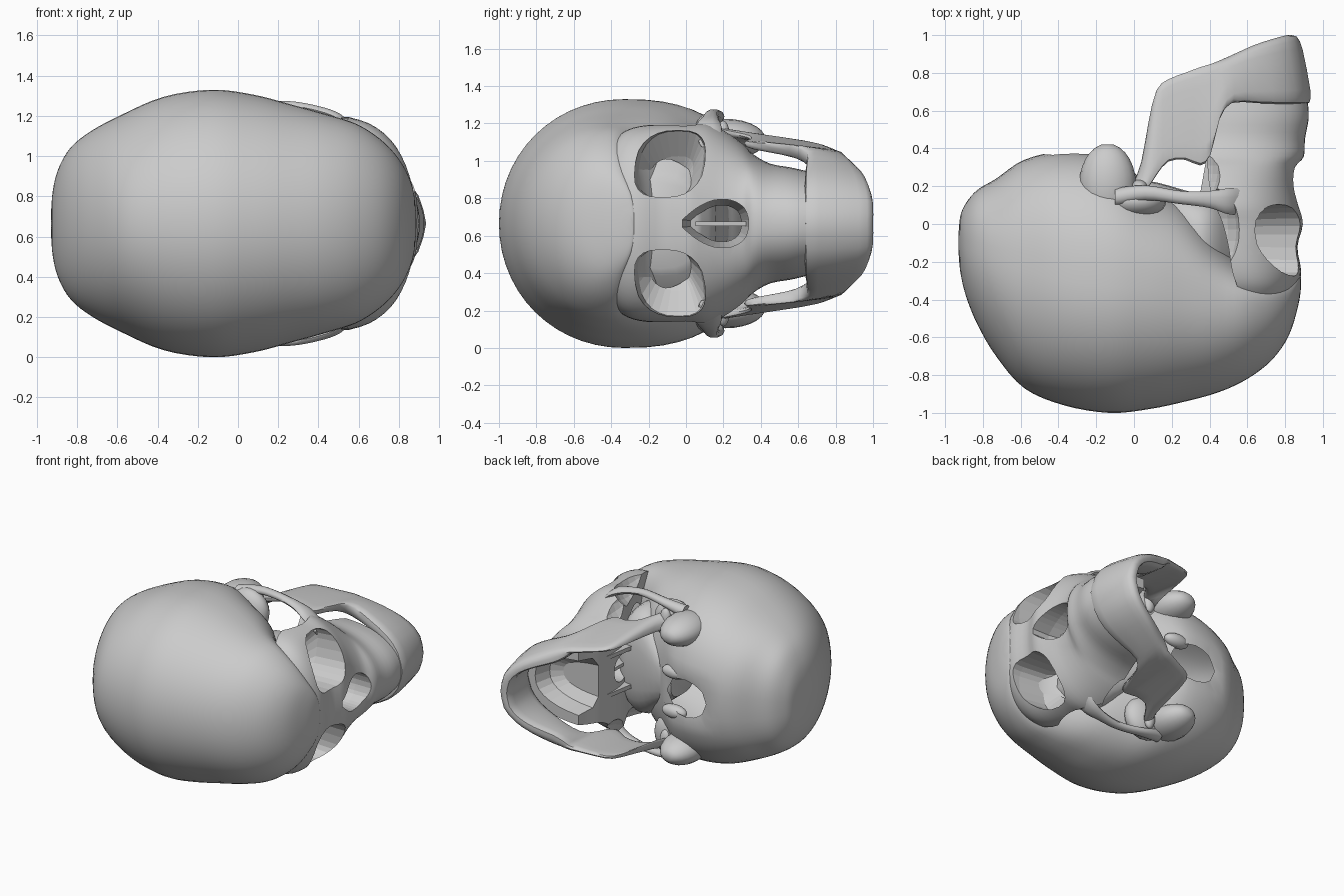
import bpy, bmesh
from math import sin, cos, pi, radians, atan2
from mathutils import Vector

if "Cube" in bpy.data.objects:
    bpy.data.objects.remove(bpy.data.objects["Cube"])

MID = 0.665  # height of the mirror plane; w is the sideways distance from it


def spow(v, p):
    return (1 if v >= 0 else -1) * abs(v) ** p


def smooth(rows, steps):
    """Catmull-Rom interpolation through rows of numbers."""
    out = []
    for i in range(len(rows) - 1):
        a, b, c, d = (rows[max(0, min(len(rows) - 1, i + k))] for k in (-1, 0, 1, 2))
        for s in range(steps):
            t = s / steps
            out.append([0.5 * (2 * q + (r - p) * t + (2 * p - 5 * q + 4 * r - u) * t * t
                        + (3 * q - p - 3 * r + u) * t ** 3) for p, q, r, u in zip(a, b, c, d)])
    return out + [list(rows[-1])]


def skin(name, rings, angle=40, cutter=False, edit=None):
    """Closed surface through rings of (x, y, w) points."""
    bm = bmesh.new()
    vs = [[bm.verts.new((x, y, w + MID)) for x, y, w in r] for r in rings]
    n = len(vs[0])
    for a, b in zip(vs, vs[1:]):
        for i in range(n):
            j = (i + 1) % n
            bm.faces.new((a[i], a[j], b[j], b[i]))
    bm.faces.new(vs[0])
    bm.faces.new(vs[-1])
    bmesh.ops.recalc_face_normals(bm, faces=bm.faces)
    if edit:
        edit(bm)
    me = bpy.data.meshes.new(name)
    bm.to_mesh(me)
    bm.free()
    ob = bpy.data.objects.new(name, me)
    bpy.context.collection.objects.link(ob)
    if cutter:
        ob.hide_render = True
        ob.hide_set(True)
    else:
        bpy.ops.object.select_all(action='DESELECT')
        ob.select_set(True)
        bpy.context.view_layer.objects.active = ob
        bpy.ops.object.shade_smooth_by_angle(angle=radians(angle))
    return ob


def blob(name, c, r, cutter=False):
    rings = []
    for i in range(1, 14):
        a = pi * i / 14
        rings.append([(c[0] + r[0] * sin(a) * cos(2 * pi * k / 20), c[1] - r[1] * cos(a),
                       c[2] + r[2] * sin(a) * sin(2 * pi * k / 20)) for k in range(20)])
    return skin(name, rings, 60, cutter)


def bar(name, rows, s, n=10):
    """Tube along x; rows are x, y, w, y radius, w radius."""
    return skin(name, [[(x, y + ry * cos(2 * pi * k / n), s * (w + rw * sin(2 * pi * k / n)))
                        for k in range(n)] for x, y, w, ry, rw in smooth(rows, 4)], 50)


def cut(ob, tool):
    m = ob.modifiers.new(tool.name, 'BOOLEAN')
    m.operation, m.solver, m.object = 'DIFFERENCE', 'EXACT', tool


# Cranium: x, crown y, base y, widest y, half width
cran = [(-.93, -.13, -.07, -.1, .05), (-.92, -.25, .04, -.1, .17), (-.89, -.38, .11, -.13, .28),
        (-.83, -.53, .18, -.15, .38), (-.73, -.70, .24, -.2, .46), (-.58, -.87, .34, -.25, .54),
        (-.37, -.96, .385, -.3, .63), (-.13, -1.0, .36, -.33, .665), (.08, -.98, .21, -.34, .64),
        (.27, -.94, .10, -.38, .59), (.45, -.89, -.10, -.42, .54), (.6, -.82, -.23, -.42, .49),
        (.73, -.72, -.26, -.42, .40), (.82, -.59, -.27, -.40, .29), (.87, -.43, -.27, -.33, .17),
        (.885, -.33, -.28, -.30, .05)]
rings = []
for x, yt, yb, yw, hw in smooth(cran, 4):
    ring = []
    for k in range(56):
        a = 2 * pi * k / 56
        h, p = (yb - yw, .8) if cos(a) > 0 else (yw - yt, .98)
        ring.append((x, yw + h * spow(cos(a), p), hw * spow(sin(a), p)))
    rings.append(ring)


def foramen(bm):
    """Open the round hole in the skull base."""
    cx, rx, rw = -.24, .18, .14
    inside = lambda c: ((c.x - cx) / rx) ** 2 + ((c.z - MID) / rw) ** 2 < 1
    gone = [f for f in bm.faces if f.calc_center_median().y > .15 and inside(f.calc_center_median())]
    bmesh.ops.delete(bm, geom=gone, context='FACES')
    for v in bm.verts:
        if v.is_boundary:
            a = atan2((v.co.z - MID) / rw, (v.co.x - cx) / rx)
            v.co.x, v.co.z = cx + rx * cos(a), MID + rw * sin(a)
            v.co.y -= .02


skin("cranium", rings, 50, edit=foramen)

# Face block: y, front x, half width, back x
face_rows = [(-.43, .82, .40, .57), (-.34, .865, .485, .55), (-.25, .885, .52, .52), (-.12, .865, .53, .5),
             (0, .895, .53, .47), (.1, .875, .54, .43), (.2, .855, .50, .40), (.3, .86, .43, .39),
             (.36, .90, .37, .39), (.45, .905, .32, .40), (.56, .925, .30, .43), (.645, .92, .28, .45)]
rings = [[(xb + (xf - xb) * spow(cos(a), .9), y, hw * spow(sin(a), .9))
          for a in (pi * (k / 28 - .5) for k in range(29))] for y, xf, hw, xb in smooth(face_rows, 3)]
face = skin("face_bones", rings, 35)

# Openings cut from the face
for s, side in ((1, "left"), (-1, "right")):
    orb = [(1.0, -.085, .325, .185, .185), (.8, -.085, .325, .185, .185), (.6, -.08, .315, .17, .18),
           (.5, -.08, .24, .11, .12), (.42, -.09, .17, .03, .04)]
    cut(face, skin("orbit_cutter_" + side,
                   [[(x, y + ry * spow(cos(a), .75) + .04 * sin(a), s * (w + rw * spow(sin(a), .75)))
                     for a in (2 * pi * k / 24 for k in range(24))] for x, y, w, ry, rw in orb], cutter=True))
    cut(face, blob("temple_cutter_" + side, (.38, -.03, s * .63), (.2, .27, .25), True))
    cut(face, blob("cheek_cutter_" + side, (.34, .31, s * .53), (.13, .2, .19), True))

nose = [(-.02, .02), (.06, .085), (.15, .125), (.24, .125), (.31, .085), (.335, .02)]
loop = smooth(nose, 3)
outline = [(y, w) for y, w in loop] + [(y, -w) for y, w in reversed(loop)]
cut(face, skin("nose_cutter", [[(x, .18 + (y - .18) * k, w * k) for y, w in outline]
                               for x, k in ((1.05, 1), (.75, 1), (.5, .75), (.3, .8))], cutter=True))
cut(face, skin("palate_cutter", [[(.3 + (xf - .3) * spow(cos(a), .8), y, hw * spow(sin(a), .8))
                                  for a in (pi * (k / 16 - .5) for k in range(17))]
                                 for y, xf, hw in ((.47, .7, .12), (.52, .78, .19), (.7, .83, .22))],
               cutter=True))

# Nasal septum
skin("septum", [[(x, y, w) for x, y in ((.42, .05), (.70, .05), (.66, .36), (.42, .36))]
                for w in (-.012, .012)])

# Sphenoid block joining skull base and face
skin("sphenoid", [[(x, yc + ry * spow(cos(a), .7), rw * spow(sin(a), .7))
                   for a in (2 * pi * k / 24 for k in range(24))]
                  for x, yc, ry, rw in smooth([(-.04, .1, .14, .12), (.12, .02, .2, .25), (.3, -.08, .25, .40),
                                               (.42, -.10, .25, .38), (.53, -.14, .2, .24)], 3)], 50)

# Paired details at the skull base, cheeks and jaw joints
for s, side in ((1, "left"), (-1, "right")):
    blob("mastoid_" + side, (-.14, .21, s * .45), (.15, .215, .11))
    blob("occipital_condyle_" + side, (-.12, .31, s * .15), (.10, .05, .05))
    blob("jaw_socket_" + side, (.01, .12, s * .43), (.16, .09, .16))
    bar("cheek_arch_" + side, [(-.10, .14, .53, .05, .05), (.06, .165, .575, .04, .03),
                               (.25, .14, .585, .035, .025), (.40, .13, .56, .045, .025),
                               (.51, .12, .515, .07, .03), (.60, .13, .43, .06, .03)], s)
    skin("pterygoid_plate_" + side, [[(x, y, w * s) for x, y in ((.33, .05), (.5, .05), (.5, .46), (.40, .44))]
                                     for w in (.13, .16)])
    blob("jaw_condyle_" + side, (.03, .20, s * .46), (.045, .035, .09))

# Lower jaw: x, w, top y, bottom y, half thickness, forward lean at the top
jaw = [(.87, 0, .635, 1.0, .045, .035), (.84, .115, .635, 1.0, .045, .03), (.76, .205, .635, .98, .045, .025),
       (.64, .27, .64, .945, .05, .01), (.51, .325, .64, .89, .055, 0), (.44, .365, .55, .86, .045, 0),
       (.40, .39, .36, .845, .03, 0), (.35, .40, .31, .83, .025, 0), (.27, .415, .34, .80, .02, 0),
       (.18, .43, .33, .765, .02, 0), (.12, .445, .26, .71, .022, 0), (.08, .455, .20, .55, .025, 0),
       (.04, .46, .17, .33, .03, 0), (.0, .465, .17, .22, .03, 0)]
half = smooth(jaw, 2)
path = [[r[0], -r[1]] + r[2:] for r in reversed(half[1:])] + half
rings = []
for i, (x, w, yt, yb, th, lean) in enumerate(path):
    p, q = path[max(i - 1, 0)], path[min(i + 1, len(path) - 1)]
    t = Vector((q[0] - p[0], q[1] - p[1])).normalized()
    ring = []
    for k in range(16):
        a = 2 * pi * k / 16
        v, u = spow(cos(a), .55), th * spow(sin(a), .6)
        ring.append((x - t.y * u - lean * v, (yt + yb) / 2 + (yb - yt) / 2 * v,
                     (w + t.x * u) * (1 - .07 * v)))
    rings.append(ring)
skin("lower_jaw", rings, 45)
